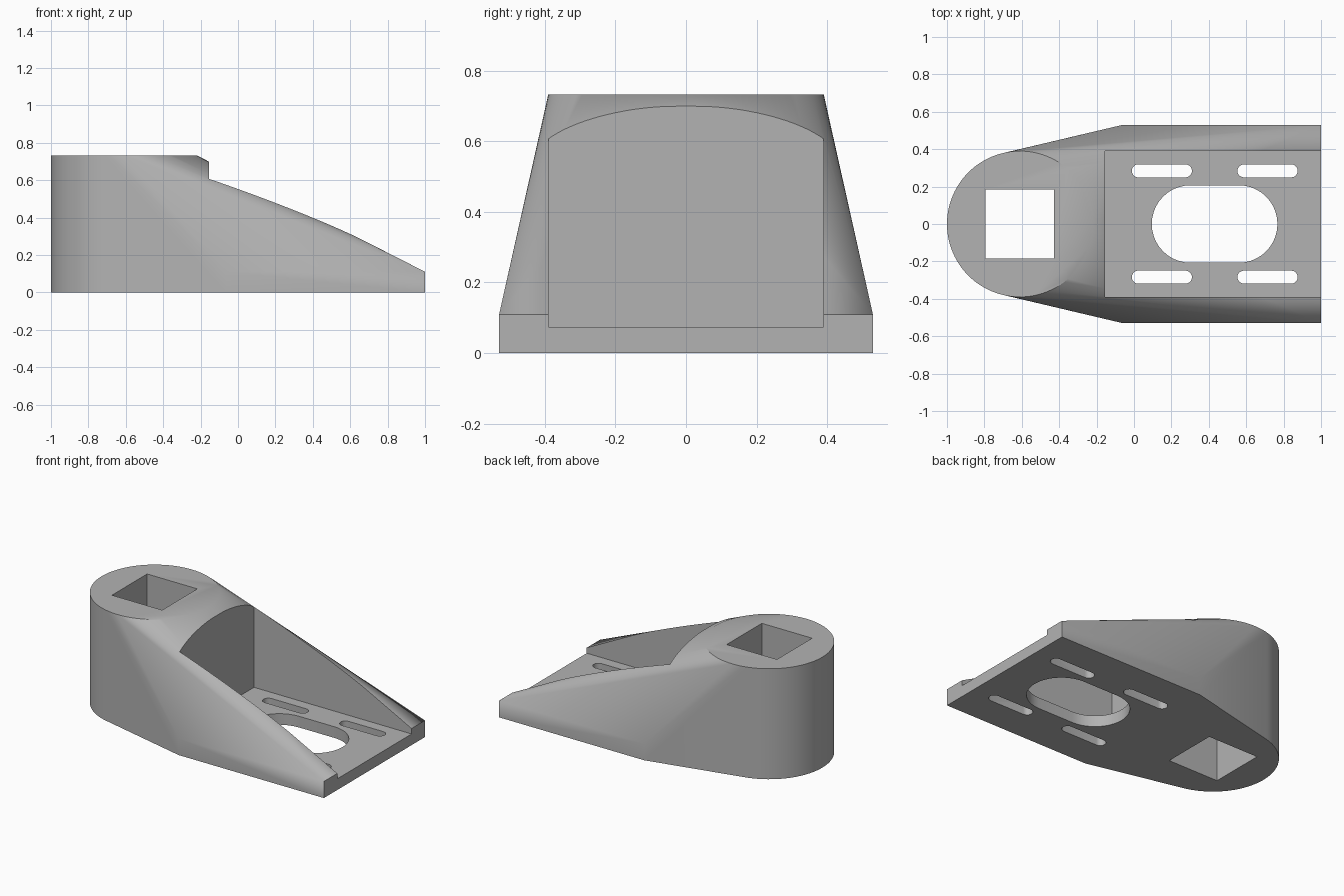
import bpy, bmesh, math

cube = bpy.data.objects.get("Cube")
if cube:
    bpy.data.objects.remove(cube, do_unlink=True)

grey = bpy.data.materials.new("mid grey")
grey.use_nodes = True
colour = (0.45, 0.45, 0.45, 1)
grey.diffuse_color = colour
grey.node_tree.nodes["Principled BSDF"].inputs["Base Color"].default_value = colour

HEIGHT, RADIUS, POST_X = 0.732, 0.39, -0.61
PLATE_TOP, FLOOR = 0.11, 0.074


def add_object(name, bm):
    bmesh.ops.recalc_face_normals(bm, faces=bm.faces)
    mesh = bpy.data.meshes.new(name)
    bm.to_mesh(mesh)
    bm.free()
    mesh.materials.append(grey)
    obj = bpy.data.objects.new(name, mesh)
    bpy.context.collection.objects.link(obj)
    return obj


def prism(name, outline, z0, z1):
    bm = bmesh.new()
    face = bm.faces.new([bm.verts.new((x, y, z0)) for x, y in outline])
    top = bmesh.ops.extrude_face_region(bm, geom=[face])["geom"]
    bmesh.ops.translate(bm, vec=(0, 0, z1 - z0),
                        verts=[v for v in top if isinstance(v, bmesh.types.BMVert)])
    return add_object(name, bm)


def rectangle(x0, x1, y):
    return [(x0, -y), (x1, -y), (x1, y), (x0, y)]


def slot(x0, x1, y, r, steps=20):
    points = []
    for cx, start in ((x1 - r, -math.pi / 2), (x0 + r, math.pi / 2)):
        for i in range(steps + 1):
            a = start + math.pi * i / steps
            points.append((cx + r * math.cos(a), y + r * math.sin(a)))
    return points


# Body: skin stretched around a round post and a flat plate
bm = bmesh.new()
SIDES = 96
for i in range(SIDES):
    a = 2 * math.pi * i / SIDES
    for z in (0, HEIGHT):
        bm.verts.new((POST_X + RADIUS * math.cos(a), RADIUS * math.sin(a), z))
for x, y in rectangle(-0.065, 1, 0.529):
    for z in (0, PLATE_TOP):
        bm.verts.new((x, y, z))
hull = bmesh.ops.convex_hull(bm, input=bm.verts)
unused = {v for v in hull["geom_interior"] + hull["geom_unused"]
          if isinstance(v, bmesh.types.BMVert)}
bmesh.ops.delete(bm, geom=list(unused), context="VERTS")
bmesh.ops.dissolve_limit(bm, angle_limit=math.radians(0.1), verts=bm.verts, edges=bm.edges)
body = add_object("bracket_body", bm)

# Cutters: open pocket, square shaft hole, oblong opening, four mounting slots
cutters = [
    prism("pocket_cutter", rectangle(-0.155, 1.2, 0.389), FLOOR, 1),
    prism("square_hole_cutter", rectangle(-0.795, -0.427, 0.184), -0.2, 1),
    prism("oblong_cutter", slot(0.095, 0.767, 0, 0.207), -0.2, 0.3),
]
for x in (-0.012, 0.553):
    for side in (-1, 1):
        cutters.append(prism("slot_cutter", slot(x, x + 0.322, side * 0.284, 0.035, 10), -0.2, 0.3))

for cutter in cutters:
    cutter.hide_render = True
    cutter.hide_set(True)
    mod = body.modifiers.new(cutter.name, "BOOLEAN")
    mod.operation = "DIFFERENCE"
    mod.solver = "EXACT"
    mod.object = cutter

# Bake the cuts, then discard the cutters
bpy.context.view_layer.update()
evaluated = body.evaluated_get(bpy.context.evaluated_depsgraph_get())
cut_mesh = bpy.data.meshes.new_from_object(evaluated)
body.modifiers.clear()
body.data = cut_mesh
for cutter in cutters:
    bpy.data.objects.remove(cutter, do_unlink=True)

bpy.ops.object.select_all(action="DESELECT")
body.select_set(True)
bpy.context.view_layer.objects.active = body
bpy.ops.object.shade_smooth_by_angle(angle=math.radians(30))
